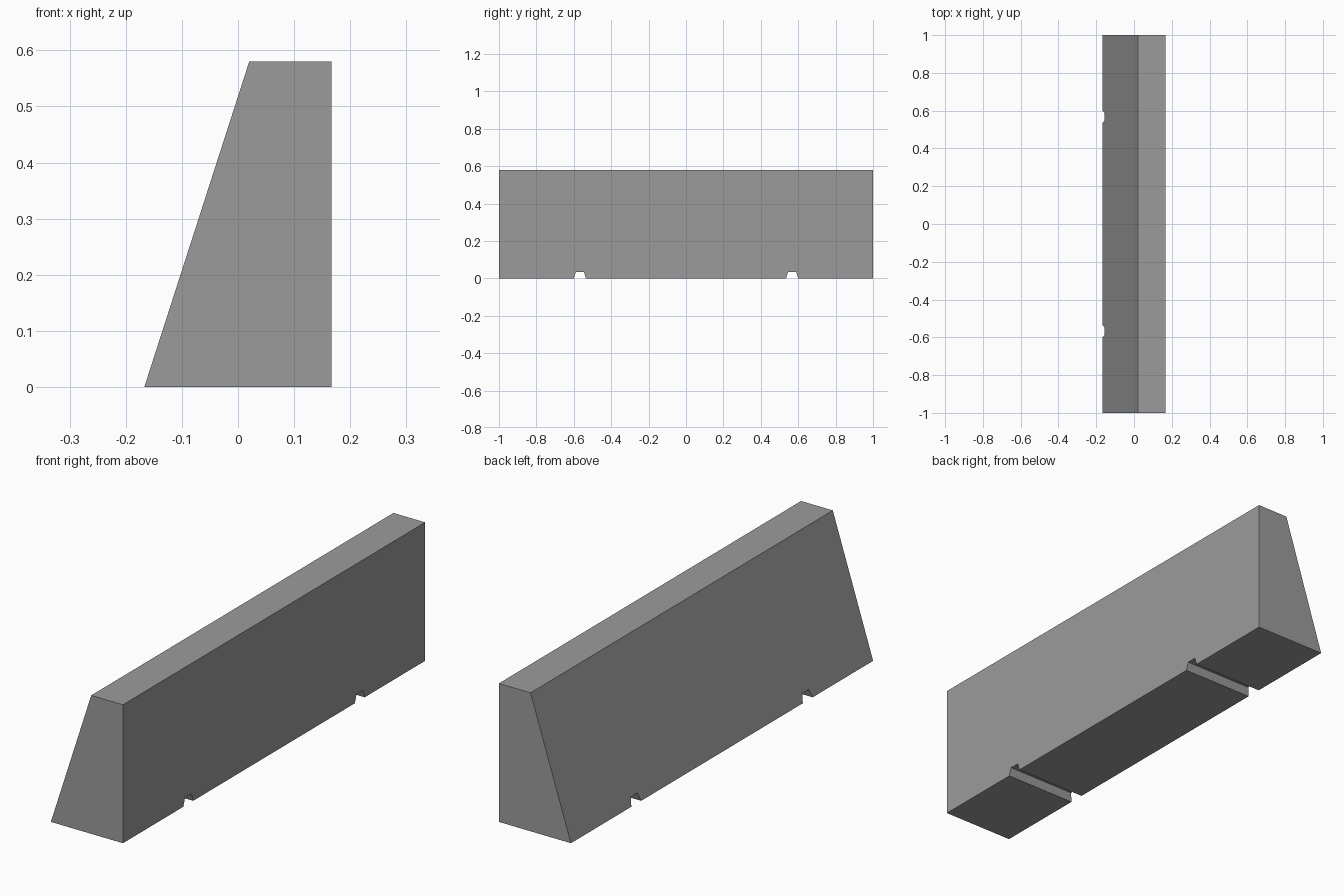
import bpy, bmesh

if "Cube" in bpy.data.objects:
    bpy.data.objects.remove(bpy.data.objects["Cube"])

LENGTH, HEIGHT, HALF_W, TOP_X = 2.0, 0.58, 0.167, 0.02
NOTCH_H = 0.034


def slope_x(z):
    """x of the leaning side at height z"""
    return -HALF_W + (TOP_X + HALF_W) * z / HEIGHT


# Side outline (y, z): half with one drainage notch, then mirrored
half = [(0.535, 0), (0.546, NOTCH_H), (0.589, NOTCH_H), (0.60, 0),
        (LENGTH / 2, 0), (LENGTH / 2, HEIGHT)]
outline = half + [(-y, z) for y, z in reversed(half)]

# Barrier block: outline swept from the leaning side to the upright side
bm = bmesh.new()
left = [bm.verts.new((slope_x(z), y, z)) for y, z in outline]
right = [bm.verts.new((HALF_W, y, z)) for y, z in outline]
bm.faces.new(left)
bm.faces.new(right)
n = len(outline)
for i in range(n):
    j = (i + 1) % n
    bm.faces.new((left[i], left[j], right[j], right[i]))
bmesh.ops.recalc_face_normals(bm, faces=bm.faces)

mesh = bpy.data.meshes.new("barrier_block")
bm.to_mesh(mesh)
bm.free()
block = bpy.data.objects.new("barrier_block", mesh)
bpy.context.collection.objects.link(block)

# Concrete colour
concrete = bpy.data.materials.new("concrete grey")
concrete.diffuse_color = (0.33, 0.33, 0.33, 1)
concrete.use_nodes = True
concrete.node_tree.nodes["Principled BSDF"].inputs["Base Color"].default_value = concrete.diffuse_color
mesh.materials.append(concrete)
